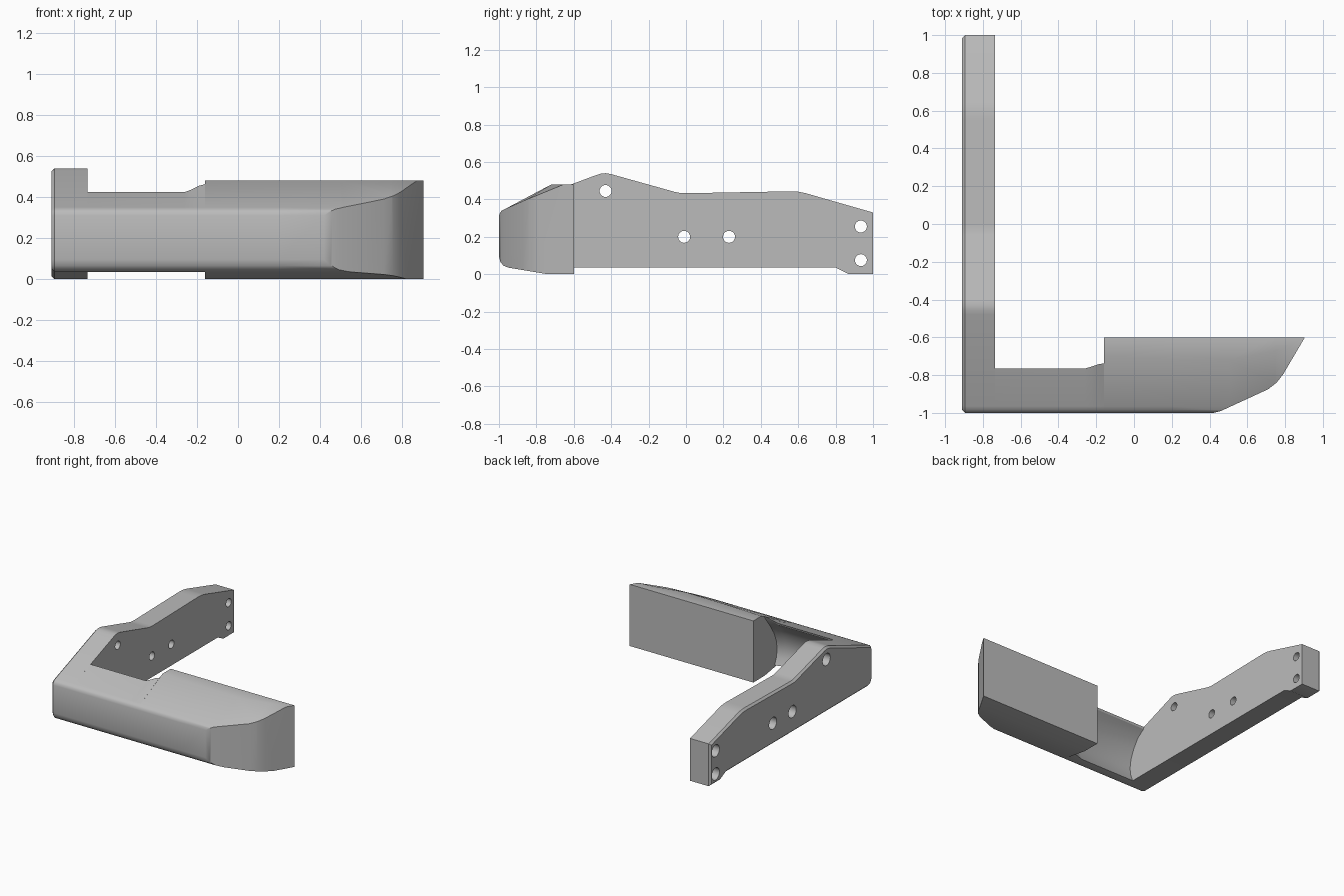
import bpy, bmesh
from math import pi, radians
from mathutils import Vector

if "Cube" in bpy.data.objects:
    bpy.data.objects.remove(bpy.data.objects["Cube"])

grey = bpy.data.materials.new("light_grey")
grey.use_nodes = True
grey.diffuse_color = (0.5, 0.5, 0.5, 1)
grey.node_tree.nodes["Principled BSDF"].inputs["Base Color"].default_value = (0.5, 0.5, 0.5, 1)


def loft(sections):
    """Skin closed (y, z) outlines placed at successive x positions."""
    bm = bmesh.new()
    rings = [[bm.verts.new((x, y, z)) for y, z in outline] for x, outline in sections]
    for a, b in zip(rings, rings[1:]):
        for i in range(len(a)):
            j = (i + 1) % len(a)
            bm.faces.new((a[i], a[j], b[j], b[i]))
    bm.faces.new(rings[0])
    bm.faces.new(rings[-1])
    bmesh.ops.recalc_face_normals(bm, faces=bm.faces[:])
    return bm


def finish(bm, name):
    mesh = bpy.data.meshes.new(name)
    bmesh.ops.recalc_face_normals(bm, faces=bm.faces[:])
    bm.to_mesh(mesh)
    bm.free()
    mesh.materials.append(grey)
    obj = bpy.data.objects.new(name, mesh)
    bpy.context.collection.objects.link(obj)
    return obj


def select(obj):
    bpy.ops.object.select_all(action='DESELECT')
    obj.select_set(True)
    bpy.context.view_layer.objects.active = obj


def drill(obj, y, z, radius, x, depth):
    bpy.ops.mesh.primitive_cylinder_add(vertices=28, radius=radius, depth=depth,
                                        location=(x, y, z), rotation=(0, pi / 2, 0))
    cutter = bpy.context.object
    cutter.name = "hole_cutter"
    cutter.hide_render = True
    cutter.data.materials.append(grey)
    mod = obj.modifiers.new("hole", 'BOOLEAN')
    mod.operation = 'DIFFERENCE'
    mod.solver = 'EXACT'
    mod.object = cutter
    select(obj)
    bpy.ops.object.modifier_apply(modifier=mod.name)
    bpy.data.objects.remove(cutter)


# Rounded front nose shared by the arm and the beam
nose = [(-.95, .035), (-.975, .045), (-.992, .065), (-1, .095),
        (-1, .31), (-.995, .328), (-.985, .34), (-.965, .35)]

# Mounting arm: side profile extruded, outer rim chamfered
arm_outline = nose + [(-.48, .53), (-.455, .538), (-.43, .54), (-.4, .535),
                      (-.06, .44), (-.03, .434), (0, .433), (.55, .443),
                      (.6, .441), (.64, .433), (1, .33), (1, 0), (.87, 0), (.8, .035)]
bm = loft([(-.91, arm_outline), (-.735, arm_outline)])
rim = [e for e in bm.edges if all(v.co.x < -.9 for v in e.verts)]
bmesh.ops.bevel(bm, geom=rim, offset=.015, segments=1, affect='EDGES')
arm = finish(bm, "mounting_arm")
for y, z in [(-.43, .445), (-.01, .2), (.23, .2), (.935, .255), (.935, .075)]:
    drill(arm, y, z, .032, -.82, .4)
    drill(arm, y, z, .047, -.91, .14)


# Connecting beam: scooped out at the back, flaring towards the jaw
def beam_outline(shift, top):
    scoop = [(-.765, top), (-.77, top - .015), (-.835, .36), (-.88, .29), (-.91, .22),
             (-.92, .15), (-.912, .09), (-.89, .035)]
    return nose + [(y + shift, z) for y, z in scoop]


beam = finish(loft([(x, beam_outline(s, t)) for x, s, t in
                    [(-.735, 0, .424), (-.26, 0, .424), (-.225, .01, .437),
                     (-.19, .022, .455), (-.16, .027, .463)]]), "connecting_beam")


# Jaw block: sloped top and bottom, crease position varies along its length
def jaw_outline(crease):
    return [(-.6, 0), (-.74, 0)] + nose + [(crease, .48), (-.6, .48)]


bm = loft([(x, jaw_outline(c)) for x, c in
           [(-.16, -.70), (.2, -.715), (.5, -.72), (.75, -.67), (1.0, -.64)]])

# Trim the free end along an angled, rounded plan outline
plan = [(.42, -1), (.46, -.99), (.71, -.875), (.755, -.84), (.79, -.795), (.905, -.6)]
for (x0, y0), (x1, y1) in zip(plan, plan[1:]):
    bmesh.ops.bisect_plane(bm, geom=bm.verts[:] + bm.edges[:] + bm.faces[:],
                           plane_co=(x0, y0, 0), plane_no=Vector((y1 - y0, x0 - x1, 0)).normalized(),
                           clear_outer=True, dist=1e-5)
    bmesh.ops.holes_fill(bm, edges=[e for e in bm.edges if e.is_boundary], sides=0)
jaw = finish(bm, "jaw_block")

for obj in (arm, beam, jaw):
    select(obj)
    bpy.ops.object.shade_smooth_by_angle(angle=radians(28))
